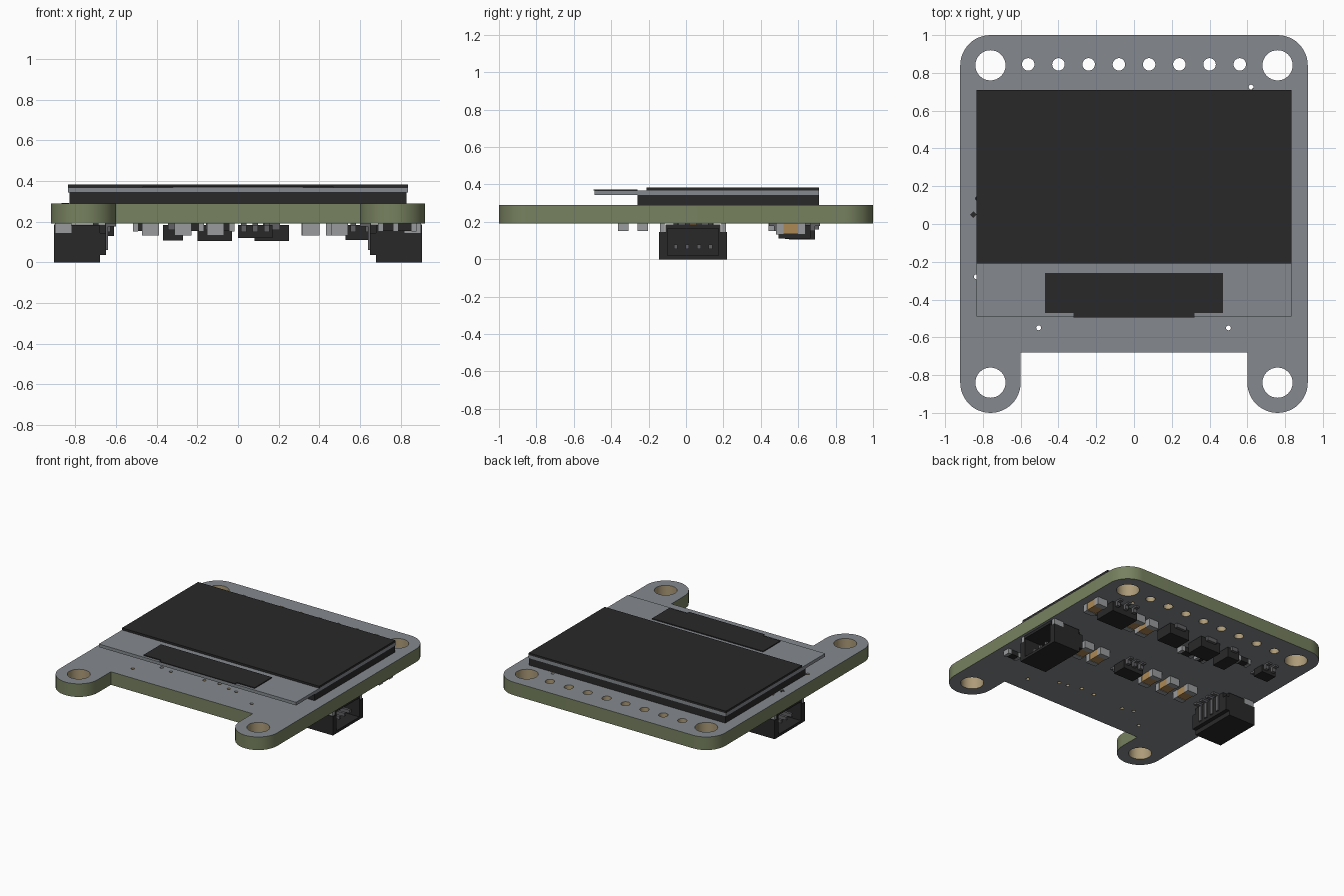
import bpy, bmesh, math
from mathutils import Matrix

if "Cube" in bpy.data.objects:
    bpy.data.objects.remove(bpy.data.objects["Cube"])

def mat(name, r, g, b):
    m = bpy.data.materials.new(name)
    m.diffuse_color = (r, g, b, 1)
    m.use_nodes = True
    m.node_tree.nodes["Principled BSDF"].inputs["Base Color"].default_value = m.diffuse_color
    return m

GREY = mat("board_grey", 0.235, 0.255, 0.275)
OLIVE = mat("board_edge_olive", 0.185, 0.22, 0.115)
TAN = mat("hole_tan", 0.42, 0.33, 0.19)
BLACK = mat("black", 0.022, 0.022, 0.022)
METAL = mat("terminal_grey", 0.32, 0.33, 0.34)
BROWN = mat("capacitor_brown", 0.42, 0.25, 0.09)
LEAD = mat("dark_lead", 0.12, 0.12, 0.13)

def boxes(name, parts):
    """One object from boxes (x0, x1, y0, y1, z0, z1, material)."""
    me = bpy.data.meshes.new(name)
    bm = bmesh.new()
    mats = []
    for x0, x1, y0, y1, z0, z1, m in parts:
        if m not in mats:
            mats.append(m)
            me.materials.append(m)
        size = Matrix.Diagonal((abs(x1 - x0), y1 - y0, z1 - z0, 1))
        pos = Matrix.Translation(((x0 + x1) / 2, (y0 + y1) / 2, (z0 + z1) / 2))
        new = bmesh.ops.create_cube(bm, size=1, matrix=pos @ size)["verts"]
        for f in {f for v in new for f in v.link_faces}:
            f.material_index = mats.index(m)
    bm.to_mesh(me)
    bm.free()
    ob = bpy.data.objects.new(name, me)
    bpy.context.collection.objects.link(ob)
    return ob

def arc(cx, cy, r, a0, a1, n):
    return [(cx + r * math.cos(math.radians(a0 + (a1 - a0) * i / n)),
             cy + r * math.sin(math.radians(a0 + (a1 - a0) * i / n))) for i in range(n + 1)]

# Circuit board: outline with two feet and drilled holes
Z0, Z1 = 0.19, 0.29
outline = (arc(0.76, 0.84, 0.16, 0, 90, 12) + arc(-0.76, 0.84, 0.16, 90, 180, 12)
           + arc(-0.76, -0.84, 0.16, 180, 360, 24) + [(-0.60, -0.68), (0.60, -0.68)]
           + arc(0.76, -0.84, 0.16, 180, 360, 24))
holes = [(sx * 0.76, sy * 0.84, 0.08) for sx in (-1, 1) for sy in (-1, 1)]
holes += [(-0.56 + 0.16 * i, 0.845, 0.033) for i in range(8)]
holes += [(x, y, 0.013) for x, y in (
    (-0.505, -0.55), (0.5, -0.55), (0.62, 0.725), (-0.835, -0.28), (-0.826, 0.135),
    (0.30, -0.45), (0.23, -0.44), (0.13, -0.41), (0.01, -0.42), (-0.26, -0.44), (-0.35, -0.42))]

cu = bpy.data.curves.new("board_outline", "CURVE")
cu.dimensions = "2D"
cu.fill_mode = "BOTH"
cu.extrude = (Z1 - Z0) / 2
for pts in [outline] + [arc(x, y, r, 0, 360, 32 if r > 0.02 else 12)[:-1] for x, y, r in holes]:
    sp = cu.splines.new("POLY")
    sp.points.add(len(pts) - 1)
    for p, (x, y) in zip(sp.points, pts):
        p.co = (x, y, 0, 1)
    sp.use_cyclic_u = True
tmp = bpy.data.objects.new("outline_helper", cu)
bpy.context.collection.objects.link(tmp)
me = bpy.data.meshes.new_from_object(tmp.evaluated_get(bpy.context.evaluated_depsgraph_get()))
bpy.data.objects.remove(tmp)
me.transform(Matrix.Translation((0, 0, (Z0 + Z1) / 2)))
me.materials.clear()
for m in (GREY, OLIVE, TAN):
    me.materials.append(m)
bm = bmesh.new()
bm.from_mesh(me)
bmesh.ops.remove_doubles(bm, verts=bm.verts, dist=0.0002)
bmesh.ops.recalc_face_normals(bm, faces=bm.faces)
for f in bm.faces:
    c = f.calc_center_median()
    if abs(f.normal.z) > 0.5:
        f.material_index = 0
    elif any(math.hypot(c.x - x, c.y - y) < r * 1.05 for x, y, r in holes):
        f.material_index = 2
    else:
        f.material_index = 1
bm.to_mesh(me)
bm.free()
board = bpy.data.objects.new("circuit_board", me)
bpy.context.collection.objects.link(board)
bpy.context.view_layer.objects.active = board
board.select_set(True)
bpy.ops.object.shade_smooth_by_angle(angle=math.radians(35))

# Display stack on the top side
boxes("display_foam", [(-0.83, 0.83, -0.26, 0.71, Z1, 0.343, BLACK)])
boxes("display_glass", [(-0.835, 0.835, -0.49, 0.71, 0.343, 0.367, GREY)])
boxes("display_screen", [(-0.835, 0.835, -0.21, 0.71, 0.367, 0.383, BLACK)])
boxes("display_driver", [(-0.47, 0.47, -0.47, -0.26, 0.367, 0.374, BLACK),
                         (-0.32, 0.32, -0.495, -0.47, 0.367, 0.374, BLACK)])
mark = boxes("corner_mark", [(-0.013, 0.013, -0.013, 0.013, Z1, 0.293, BLACK)])
mark.rotation_euler.z = math.pi / 4
mark.location = (-0.85, 0.05, 0)

# Side connectors: open shell facing outward, with pins and tabs
for side, s in (("left", -1), ("right", 1)):
    parts = [(0.68, 0.905, -0.11, 0.185, 0.0, 0.02, BLACK),    # lower wall
             (0.65, 0.905, -0.11, 0.185, 0.165, 0.185, BLACK), # upper wall
             (0.68, 0.905, -0.145, -0.10, 0.0, 0.145, BLACK),
             (0.68, 0.905, 0.175, 0.22, 0.0, 0.145, BLACK),
             (0.65, 0.72, -0.145, 0.22, 0.035, 0.145, BLACK),  # back wall
             (0.68, 0.72, -0.11, 0.185, 0.015, 0.04, BLACK),
             (0.72, 0.905, -0.11, -0.10, 0.14, 0.17, BLACK),
             (0.72, 0.905, 0.175, 0.185, 0.14, 0.17, BLACK),
             (0.65, 0.72, -0.11, 0.185, 0.14, 0.17, BLACK)]
    for y0, y1 in ((-0.14, -0.115), (0.19, 0.215)):            # mounting tabs
        parts += [(0.82, 0.90, y0, y1, 0.14, Z0, METAL), (0.68, 0.82, y0, y1, 0.14, 0.18, BLACK)]
    for i in range(4):
        y = -0.055 + 0.062 * i
        parts += [(0.72, 0.86, y - 0.01, y + 0.01, 0.055, 0.08, LEAD),
                  (0.64, 0.655, y - 0.013, y + 0.013, 0.06, Z0, LEAD),
                  (0.60, 0.655, y - 0.013, y + 0.013, 0.176, Z0, LEAD)]
    boxes(side + "_connector", [(s * a, s * b, *rest) for a, b, *rest in parts])

# Small capacitors on the underside: brown body, grey ends
for i, (x, y) in enumerate([(0.82, 0.56), (0.475, 0.56), (0.355, 0.56), (0.50, 0.04), (0.36, 0.04),
                            (-0.11, 0.04), (-0.27, 0.04), (-0.43, 0.04)]):
    a, b, t = x - 0.042, x + 0.042, 0.133
    boxes(f"capacitor_{i + 1}", [(a, b, y - 0.08, y - 0.04, t, Z0, METAL),
                                 (a + 0.003, b - 0.003, y - 0.04, y + 0.04, t + 0.003, Z0, BROWN),
                                 (a, b, y + 0.04, y + 0.08, t, Z0, METAL)])

# Black chips on the underside: centre, half sizes, lower z, legs per side
chips = [(0.64, 0.58, 0.11, 0.085, 0.11, 3), (0.165, 0.62, 0.085, 0.07, 0.105, 0),
         (-0.115, 0.62, 0.085, 0.07, 0.105, 0), (-0.32, 0.61, 0.05, 0.08, 0.108, 0),
         (-0.67, 0.61, 0.06, 0.045, 0.13, 2), (0.085, 0.04, 0.085, 0.055, 0.12, 3)]
for i, (x, y, hx, hy, z, legs) in enumerate(chips):
    parts = [(x - hx, x + hx, y - hy, y + hy, z, Z0 - 0.006, BLACK)]
    for k in range(legs):
        lx = x + hx * (2 * (k + 0.5) / legs - 1)
        for s in (-1, 1):
            e = y + s * (hy + 0.012)
            parts += [(lx - 0.014, lx + 0.014, e - 0.012, e + 0.012, 0.15, Z0, LEAD),
                      (lx - 0.014, lx + 0.014, e + s * 0.02 - 0.02, e + s * 0.02 + 0.02, 0.178, Z0, LEAD)]
    if not legs:
        parts += [(x - hx * 0.5, x + hx * 0.5, y - hy - 0.02, y + hy + 0.02, 0.16, Z0, LEAD)]
    boxes(f"chip_{i + 1}", parts)

# Tiny resistors on the underside
for i, (x, y, hx) in enumerate([(-0.46, 0.62, 0.045), (-0.08, 0.47, 0.05), (-0.21, 0.47, 0.03),
                                (0.82, -0.335, 0.045), (0.74, -0.23, 0.04)]):
    parts = [(x - hx, x + hx, y - 0.026, y + 0.026, 0.155, Z0, BLACK)]
    for s in (-1, 1):
        e = x + s * hx
        parts += [(e - 0.012, e + 0.012, y - 0.028, y + 0.028, 0.152, Z0, METAL)]
    boxes(f"resistor_{i + 1}", parts)
